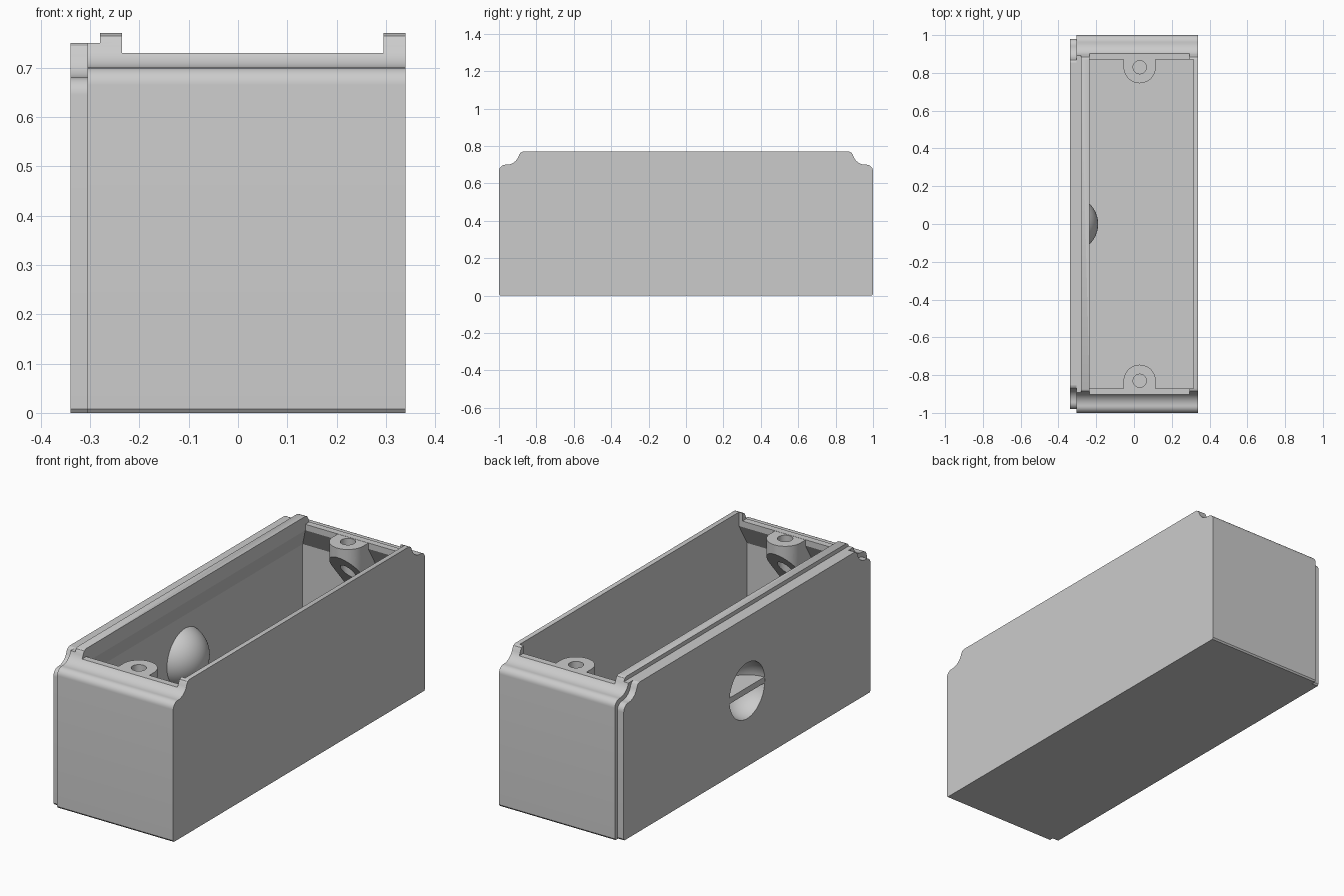
import bpy, bmesh
from math import sin, cos, pi, radians
from mathutils import Vector

cube = bpy.data.objects.get("Cube")
if cube:
    bpy.data.objects.remove(cube, do_unlink=True)

grey = bpy.data.materials.new("plain grey")
grey.use_nodes = True
grey.diffuse_color = (0.6, 0.6, 0.6, 1)
grey.node_tree.nodes["Principled BSDF"].inputs["Base Color"].default_value = (0.6, 0.6, 0.6, 1)


def finish(bm, name):
    bmesh.ops.recalc_face_normals(bm, faces=bm.faces)
    mesh = bpy.data.meshes.new(name)
    bm.to_mesh(mesh)
    bm.free()
    mesh.materials.append(grey)
    obj = bpy.data.objects.new(name, mesh)
    bpy.context.collection.objects.link(obj)
    return obj


def hull(name, points):
    bm = bmesh.new()
    for p in points:
        bm.verts.new(p)
    bmesh.ops.convex_hull(bm, input=bm.verts[:])
    bmesh.ops.dissolve_limit(bm, angle_limit=radians(0.5), verts=bm.verts[:], edges=bm.edges[:])
    return finish(bm, name)


def rect(x0, x1, y, z):
    return [(x, s * y, z) for x in (x0, x1) for s in (-1, 1)]


def box(name, x0, x1, y, z0, z1):
    return hull(name, rect(x0, x1, y, z0) + rect(x0, x1, y, z1))


def prism_x(name, outline, x0, x1):
    bm = bmesh.new()
    face = bm.faces.new([bm.verts.new((x0, y, z)) for y, z in outline])
    new = bmesh.ops.extrude_face_region(bm, geom=[face])["geom"]
    bmesh.ops.translate(bm, vec=(x1 - x0, 0, 0),
                        verts=[v for v in new if isinstance(v, bmesh.types.BMVert)])
    return finish(bm, name)


def ball(name, radius, centre):
    bm = bmesh.new()
    bmesh.ops.create_uvsphere(bm, u_segments=64, v_segments=32, radius=radius)
    bmesh.ops.translate(bm, verts=bm.verts[:], vec=centre)
    return finish(bm, name)


def combine(target, tool, operation):
    mod = target.modifiers.new("cut", 'BOOLEAN')
    mod.operation, mod.object, mod.solver = operation, tool, 'EXACT'
    bpy.context.view_layer.objects.active = target
    bpy.ops.object.modifier_apply(modifier=mod.name)
    bpy.data.objects.remove(tool, do_unlink=True)


# End profile: rounded shoulder, cove, top edge
half = [(0.994, 0), (1, 0.008)]
half += [(0.965 + 0.035 * cos(a), 0.665 + 0.035 * sin(a))
         for a in (pi / 2 * i / 8 for i in range(9))]
half += [(0.96 - 0.07 * sin(a), 0.77 - 0.07 * cos(a))
         for a in (radians(75) * i / 10 for i in range(11))]
half += [(0.885, 0.764), (0.872, 0.77)]


def outline(scale, drop):
    side = [(y * scale, z - (drop if z > 0.1 else 0)) for y, z in half]
    return side + [(-y, z) for y, z in reversed(side)]


# Outer block with the slightly smaller face plate
body = prism_x("box_body", outline(1, 0), -0.305, 0.34)
combine(body, prism_x("face_plate", outline(0.98, 0.02), -0.34, -0.27), 'UNION')

# Top steps, cavity mouth and undercut cavity
combine(body, box("end_step", -0.235, 0.295, 1.1, 0.73, 0.9), 'DIFFERENCE')
combine(body, box("rail_step", -0.4, -0.28, 1.1, 0.75, 0.9), 'DIFFERENCE')
combine(body, box("mouth", -0.235, 0.315, 0.87, 0.6, 0.9), 'DIFFERENCE')
combine(body, hull("cavity", rect(-0.295, 0.315, 0.935, 0.03) + rect(-0.295, 0.315, 0.935, 0.59)
                   + rect(-0.235, 0.315, 0.87, 0.70)), 'DIFFERENCE')

# Screw bosses with sloped undersides
BX, BY, BR = 0.03, 0.83, 0.085


def boss(name, side, back, top, bottom):
    plan = [(BX + BR * cos(a), BY - BR * sin(a)) for a in (pi * i / 24 for i in range(25))]
    plan += [(BX - BR, back), (BX + BR, back)]
    return hull(name, [(x, side * y, z) for x, y in plan for z in (top, bottom(y))])


for side in (-1, 1):
    combine(body, boss("boss_base", side, 0.95, 0.69, lambda y: 0.58 - 1.2 * (y - BY)), 'UNION')
    combine(body, boss("boss_top", side, 0.885, 0.729, lambda y: 0.685), 'UNION')
    ring = [(BX + 0.035 * cos(a), side * BY + 0.035 * sin(a))
            for a in (2 * pi * i / 32 for i in range(32))]
    combine(body, hull("screw_hole", [(x, y, z) for x, y in ring for z in (0.48, 0.8)]), 'DIFFERENCE')

# Dished finger grip: inner dome, outer dish, crossbar
grip = Vector((-0.34, 0, 0.38))
dome = ball("dome", 0.15, grip)
combine(dome, box("dome_trim", -0.6, -0.32, 0.3, 0, 0.8), 'DIFFERENCE')
combine(body, dome, 'UNION')
combine(body, ball("dish", 0.14, grip), 'DIFFERENCE')
arc = [(-0.338 + 0.144 * sin(a), 0.144 * cos(a)) for a in (pi * i / 32 for i in range(33))]
combine(body, hull("crossbar", [(x, y, z) for x, y in arc for z in (0.365, 0.395)]), 'UNION')

# Smooth curves, sharp corners
bpy.ops.object.select_all(action='DESELECT')
body.select_set(True)
bpy.context.view_layer.objects.active = body
bpy.ops.object.shade_smooth_by_angle(angle=radians(25))
